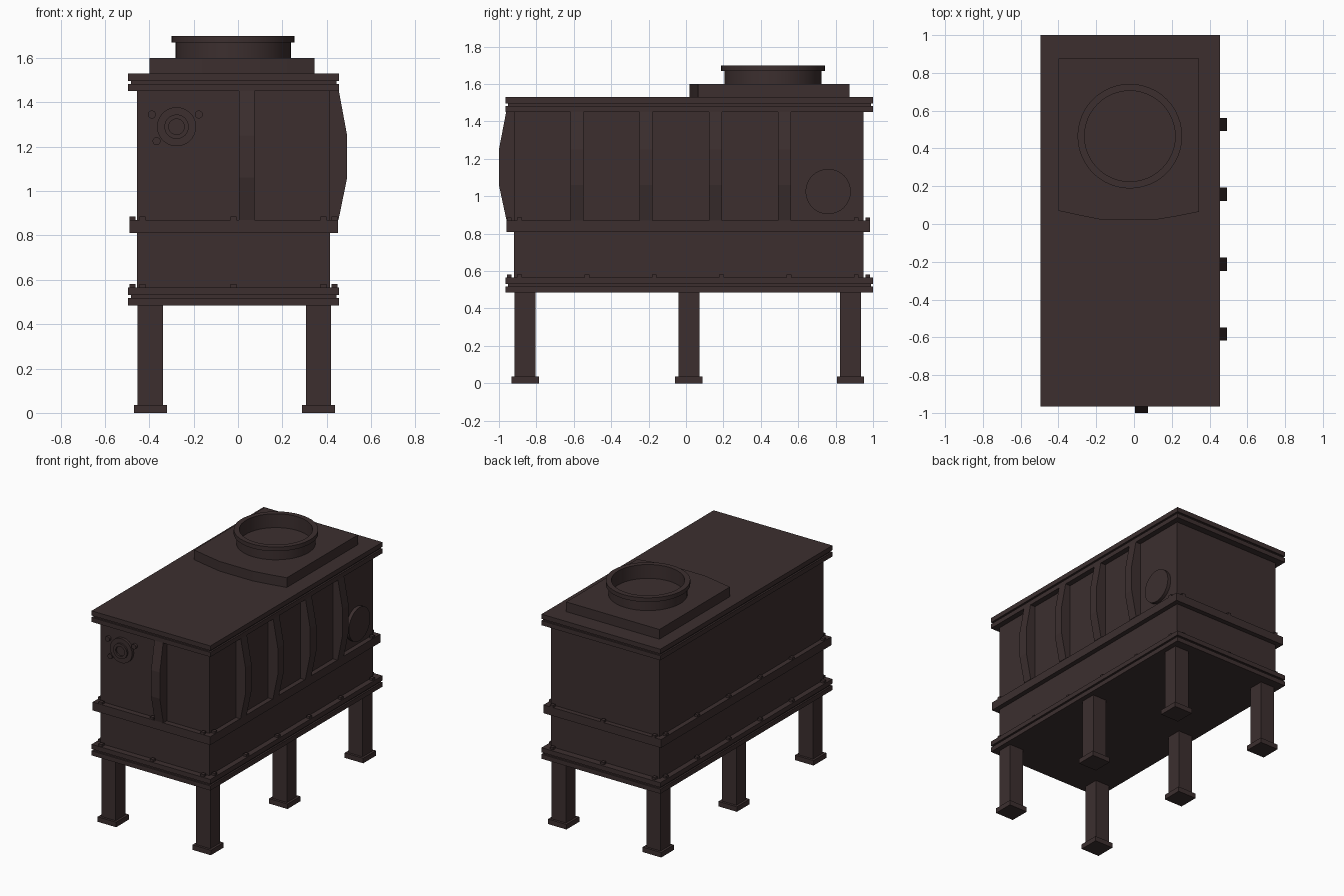
import bpy
import bmesh
from math import radians
from mathutils import Matrix, Vector

old = bpy.data.objects.get("Cube")
if old:
    bpy.data.objects.remove(old, do_unlink=True)

paint = bpy.data.materials.new("dark_brown_paint")
paint.use_nodes = True
paint.diffuse_color = (0.045, 0.028, 0.028, 1)
paint.node_tree.nodes["Principled BSDF"].inputs["Base Color"].default_value = paint.diffuse_color


def finish(name, bm, smooth=False):
    bmesh.ops.recalc_face_normals(bm, faces=bm.faces)
    mesh = bpy.data.meshes.new(name)
    bm.to_mesh(mesh)
    bm.free()
    mesh.materials.append(paint)
    ob = bpy.data.objects.new(name, mesh)
    bpy.context.collection.objects.link(ob)
    if smooth:
        bpy.ops.object.select_all(action='DESELECT')
        ob.select_set(True)
        bpy.context.view_layer.objects.active = ob
        bpy.ops.object.shade_smooth_by_angle(angle=radians(30))
    return ob


def box(name, x, y, z, bevel=0):
    """Box from (min, max) pairs."""
    bm = bmesh.new()
    bmesh.ops.create_cube(bm, size=1)
    for v in bm.verts:
        v.co = [r[0] if c < 0 else r[1] for c, r in zip(v.co, (x, y, z))]
    if bevel:
        top = [e for e in bm.edges if all(v.co.z == z[1] for v in e.verts)]
        bmesh.ops.bevel(bm, geom=top, offset=bevel, segments=1, affect='EDGES')
    return finish(name, bm)


def prism(name, points, offset):
    """Polygon extruded along a vector."""
    bm = bmesh.new()
    face = bm.faces.new([bm.verts.new(p) for p in points])
    new = bmesh.ops.extrude_face_region(bm, geom=[face], use_keep_orig=True)
    bmesh.ops.translate(bm, vec=Vector(offset),
                        verts=[g for g in new["geom"] if isinstance(g, bmesh.types.BMVert)])
    return finish(name, bm)


def lathe(name, profile, center, axis='Z', segments=40):
    """Profile of (radius, height) turned around an axis."""
    bm = bmesh.new()
    verts = [bm.verts.new((r, 0, h)) for r, h in profile]
    edges = [bm.edges.new(pair) for pair in zip(verts, verts[1:])]
    bmesh.ops.spin(bm, geom=verts + edges, axis=(0, 0, 1), cent=(0, 0, 0),
                   angle=radians(360), steps=segments)
    bmesh.ops.remove_doubles(bm, verts=bm.verts, dist=0.0001)
    turn = {'Z': Matrix(), 'X': Matrix.Rotation(radians(90), 4, 'Y'),
            '-Y': Matrix.Rotation(radians(90), 4, 'X')}[axis]
    bm.transform(Matrix.Translation(center) @ turn)
    return finish(name, bm, True)


def disc(name, r, depth, center, axis):
    return lathe(name, [(0, 0), (r, 0), (r, depth), (0, depth)], center, axis, 32)


BX, BY = (-0.455, 0.415), (-0.92, 0.95)   # body footprint
FX, FY = (-0.495, 0.455), (-0.965, 1.0)   # flange footprint


def grow(r, d):
    return (r[0] - d, r[1] + d)


# Main body and its flanges
box("lower_body", BX, BY, (0.55, 0.82))
box("upper_body", BX, BY, (0.86, 1.46))
box("middle_flange", grow(FX, -0.005), (-0.96, 0.985), (0.81, 0.87))
for name, z in (("base", 0.485), ("lid", 1.45)):
    box(name + "_flange_lower", FX, FY, (z, z + 0.033))
    box(name + "_gasket", grow(FX, -0.012), grow(FY, -0.012), (z + 0.03, z + 0.05))
    box(name + "_flange_upper", FX, FY, (z + 0.046, z + 0.08))

# Legs with foot plates
for side, x in (("right", -0.395), ("left", 0.3625)):
    for place, y in (("front", -0.86), ("middle", 0.015), ("back", 0.88)):
        tag = f"{place}_{side}"
        box(tag + "_leg", grow((x, x), 0.057), grow((y, y), 0.056), (0.02, 0.49))
        box(tag + "_foot", grow((x, x), 0.074), grow((y, y), 0.073), (0, 0.036), 0.006)

# Bowed stiffener ribs on the left side and the front
RIB = [(0, 0.87), (0.038, 0.87), (0.077, 1.06), (0.077, 1.25), (0.04, 1.45), (0, 1.45)]
for i in range(4):
    y = -0.618 + 0.37 * i
    prism(f"side_rib_{i + 1}", [(BX[1] + d, y, z) for d, z in RIB], (0, 0.07, 0))
prism("front_rib", [(0.005, BY[0] - d * 1.04, z) for d, z in RIB], (0.07, 0, 0))

# Bolts standing on the flanges
for level, z in (("base", 0.565), ("middle", 0.87)):
    spots = [(x, y) for x in (-0.43, -0.02, 0.385) for y in (-0.945, 0.972)]
    for i in range(6):
        y = -0.89 + 0.36 * i
        spots.append((-0.475, y))
        if level == "base" or i in (0, 5):
            spots.append((0.435, y))
    for n, (x, y) in enumerate(spots):
        box(f"{level}_bolt_{n + 1}", grow((x, x), 0.013), grow((y, y), 0.013), (z - 0.005, z + 0.016))

# Outlet collar on the lid
prism("outlet_plate", [(-0.40, 0.07, 1.53), (-0.27, 0.042, 1.53), (-0.16, 0.02, 1.53),
                       (0.10, 0.02, 1.53), (0.22, 0.04, 1.53), (0.345, 0.065, 1.53),
                       (0.345, 0.875, 1.53), (-0.40, 0.875, 1.53)], (0, 0, 0.07))
lathe("outlet_collar", [(0.26, 1.60), (0.26, 1.67), (0.277, 1.67), (0.277, 1.70),
                        (0.24, 1.70), (0.24, 1.60)], (-0.022, 0.465, 0), 'Z', 48)

# Shaft port on the front with three mounting studs
port = (-0.277, BY[0], 1.29)
lathe("shaft_port", [(0, 0), (0.088, 0), (0.088, 0.02), (0.055, 0.02), (0.055, 0.032),
                     (0.035, 0.032), (0.035, 0.02), (0, 0.02)], port, '-Y')
for i, (x, z) in enumerate(((-0.388, 1.345), (-0.177, 1.345), (-0.367, 1.225))):
    disc(f"port_stud_{i + 1}", 0.018, 0.02, (x, BY[0], z), '-Y')

# Round inspection cover on the left side
disc("inspection_cover", 0.121, 0.025, (BX[1], 0.76, 1.025), 'X')
